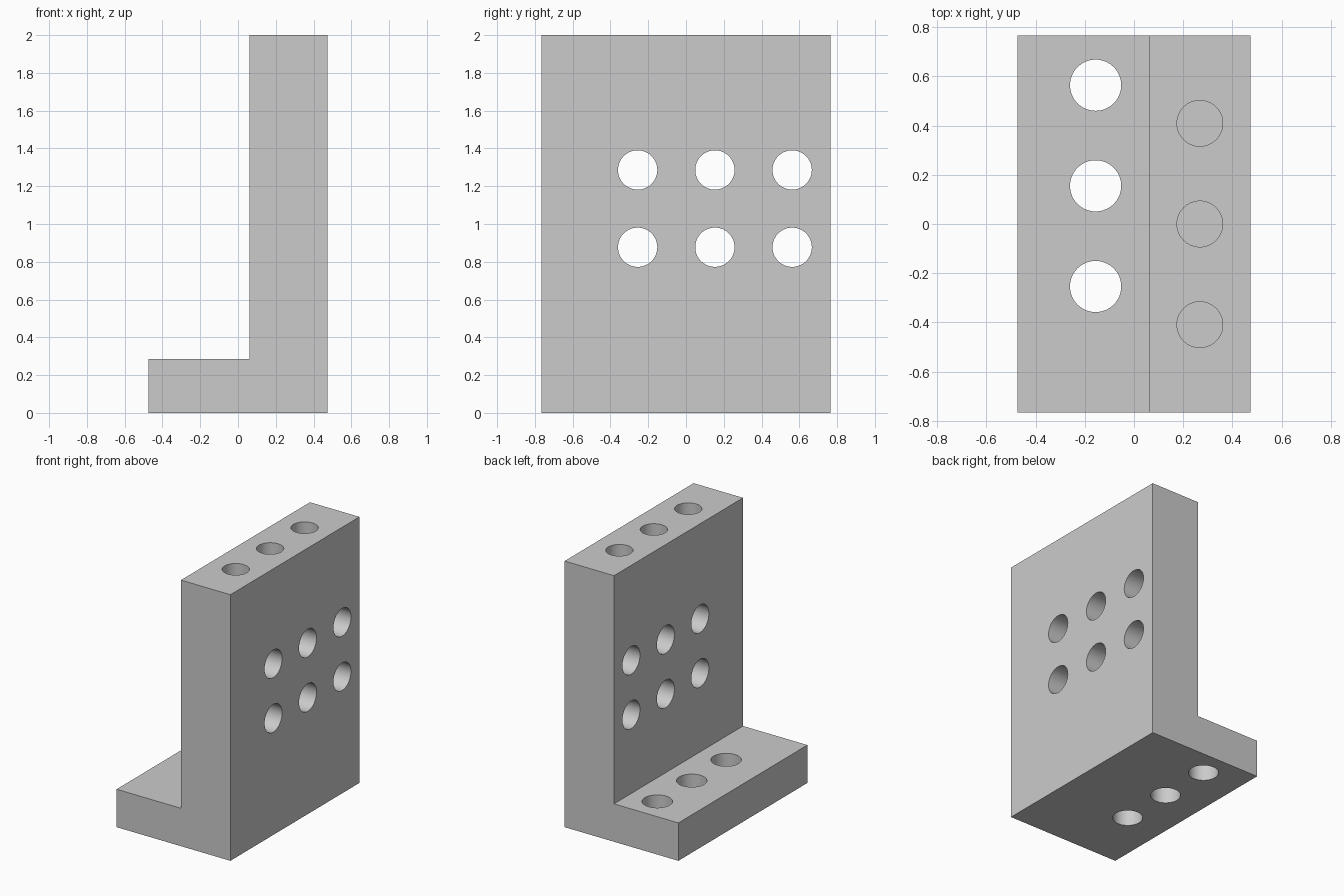
import bpy
import bmesh
from math import pi, radians

cube = bpy.data.objects.get("Cube")
if cube:
    bpy.data.objects.remove(cube, do_unlink=True)

HALF_X, HALF_Y, HEIGHT = 0.473, 0.766, 2.0
WALL_X, BASE_Z, PITCH = 0.062, 0.285, 0.409

# Plain grey metal
grey = bpy.data.materials.new("grey_metal")
grey.use_nodes = True
colour = (0.6, 0.6, 0.6, 1)
grey.diffuse_color = colour
grey.node_tree.nodes["Principled BSDF"].inputs["Base Color"].default_value = colour

# L-shaped bracket: a side profile extruded along its width
profile = [(-HALF_X, 0), (HALF_X, 0), (HALF_X, HEIGHT),
           (WALL_X, HEIGHT), (WALL_X, BASE_Z), (-HALF_X, BASE_Z)]
bm = bmesh.new()
face = bm.faces.new([bm.verts.new((x, -HALF_Y, z)) for x, z in profile])
result = bmesh.ops.extrude_face_region(bm, geom=[face])
moved = [v for v in result["geom"] if isinstance(v, bmesh.types.BMVert)]
bmesh.ops.translate(bm, verts=moved, vec=(0, 2 * HALF_Y, 0))
bmesh.ops.recalc_face_normals(bm, faces=bm.faces)
mesh = bpy.data.meshes.new("angle_bracket")
bm.to_mesh(mesh)
bm.free()
mesh.materials.append(grey)
bracket = bpy.data.objects.new("angle_bracket", mesh)
bpy.context.collection.objects.link(bracket)


def drill(location, radius, depth, along_x=False):
    """Cut a round hole centred on location, then remove its cutter."""
    bpy.ops.mesh.primitive_cylinder_add(
        vertices=64, radius=radius, depth=depth, location=location,
        rotation=(0, pi / 2 if along_x else 0, 0))
    cutter = bpy.context.object
    cutter.name = "hole_cutter"
    cutter.hide_render = True
    cutter.data.materials.append(grey)
    cut = bracket.modifiers.new("hole", "BOOLEAN")
    cut.operation = "DIFFERENCE"
    cut.solver = "EXACT"
    cut.object = cutter
    bpy.context.view_layer.objects.active = bracket
    bpy.ops.object.modifier_apply(modifier=cut.name)
    bpy.data.objects.remove(cutter, do_unlink=True)


wall_mid = (WALL_X + HALF_X) / 2
for i in (-1, 0, 1):
    y = i * PITCH
    # Through holes in the base and in two rows of the wall
    drill((-0.156, y + 0.155, BASE_Z / 2), 0.104, 0.6)
    for z in (0.877, 1.286):
        drill((wall_mid, y + 0.153, z), 0.104, 0.6, along_x=True)
    # Blind holes in the top edge, 0.41 deep
    drill((wall_mid, y, HEIGHT), 0.093, 0.82)

# Smooth hole walls, sharp edges
bpy.ops.object.select_all(action="DESELECT")
bracket.select_set(True)
bpy.context.view_layer.objects.active = bracket
bpy.ops.object.shade_smooth_by_angle(angle=radians(30))
